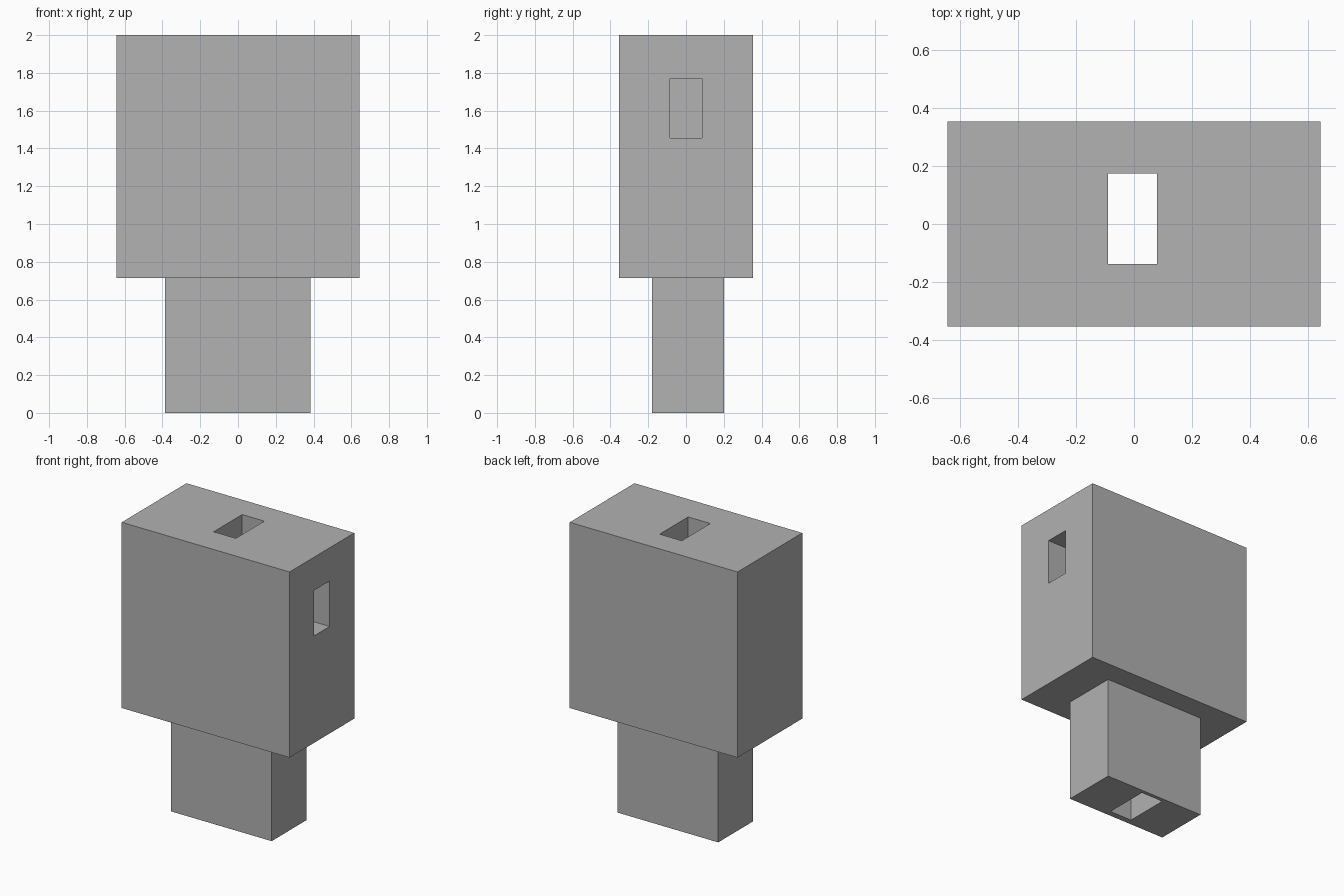
import bpy
from mathutils import Vector

default = bpy.data.objects.get("Cube")
if default:
    bpy.data.objects.remove(default, do_unlink=True)

grey = bpy.data.materials.new("plain_grey")
grey.use_nodes = True
colour = (0.445, 0.445, 0.445, 1)
grey.diffuse_color = colour
grey.node_tree.nodes["Principled BSDF"].inputs["Base Color"].default_value = colour


def box(name, low, high):
    """Box between two opposite corners."""
    low, high = Vector(low), Vector(high)
    bpy.ops.mesh.primitive_cube_add(size=1)
    ob = bpy.context.object
    ob.name = name
    for v in ob.data.vertices:
        v.co = [m + c * s for m, c, s in zip((low + high) / 2, v.co, high - low)]
    ob.data.materials.append(grey)
    return ob


def combine(target, other, operation):
    """Apply a boolean and discard the helper."""
    mod = target.modifiers.new(operation.lower(), 'BOOLEAN')
    mod.operation, mod.solver, mod.object = operation, 'EXACT', other
    bpy.context.view_layer.objects.active = target
    bpy.ops.object.modifier_apply(modifier=mod.name)
    bpy.data.objects.remove(other, do_unlink=True)


# Wide head block with the narrower stem below it
body = box("head_and_stem", (-0.643, -0.354, 0.714), (0.643, 0.354, 2))
stem = box("stem", (-0.387, -0.18, 0), (0.384, 0.2, 0.8))
combine(body, stem, 'UNION')

# Vertical shaft through the whole body
shaft = box("shaft_cutter", (-0.09, -0.138, -0.1), (0.08, 0.174, 2.1))
combine(body, shaft, 'DIFFERENCE')

# Side window that opens into the shaft
window = box("window_cutter", (0, -0.085, 1.455), (0.8, 0.085, 1.77))
combine(body, window, 'DIFFERENCE')
